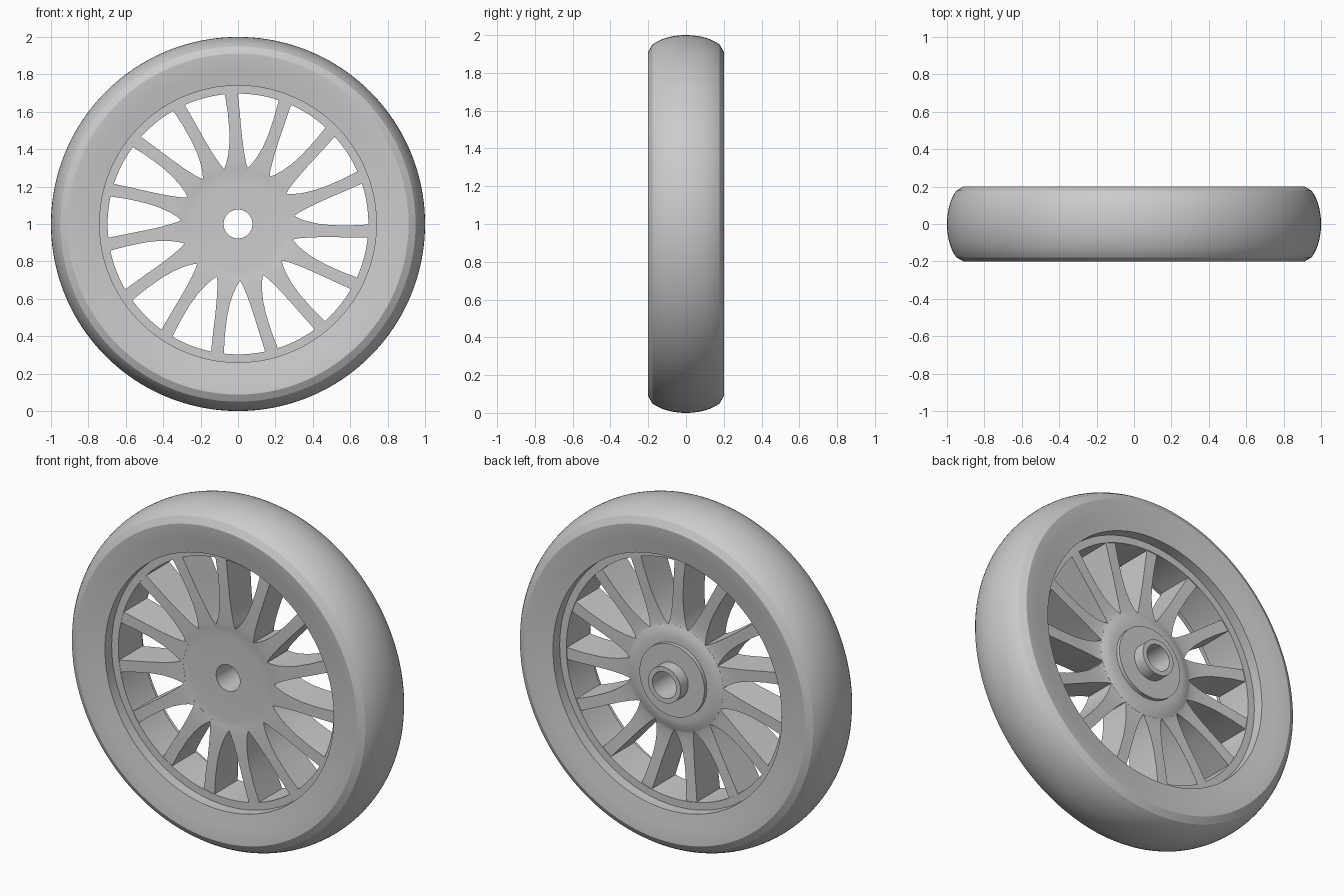
import bpy, bmesh, math

cube = bpy.data.objects.get("Cube")
if cube:
    bpy.data.objects.remove(cube, do_unlink=True)

grey = bpy.data.materials.new("light_grey")
grey.use_nodes = True
grey.diffuse_color = (0.6, 0.6, 0.6, 1)
grey.node_tree.nodes["Principled BSDF"].inputs["Base Color"].default_value = (0.6, 0.6, 0.6, 1)

AXLE = 1.0
SPOKES = 15


def finish(name, bm):
    bmesh.ops.recalc_face_normals(bm, faces=bm.faces)
    mesh = bpy.data.meshes.new(name)
    bm.to_mesh(mesh)
    bm.free()
    mesh.materials.append(grey)
    obj = bpy.data.objects.new(name, mesh)
    bpy.context.collection.objects.link(obj)
    bpy.ops.object.select_all(action='DESELECT')
    obj.select_set(True)
    bpy.context.view_layer.objects.active = obj
    bpy.ops.object.shade_smooth_by_angle(angle=math.radians(25))
    return obj


def lathe(name, profile, segments=120):
    """Spin a closed (radius, y) profile about the axle."""
    bm = bmesh.new()
    rings = []
    for i in range(segments):
        a = math.tau * i / segments
        rings.append([bm.verts.new((r * math.cos(a), y, AXLE + r * math.sin(a)))
                      for r, y in profile])
    n = len(profile)
    for i in range(segments):
        a, b = rings[i], rings[(i + 1) % segments]
        for j in range(n):
            k = (j + 1) % n
            bm.faces.new((a[j], a[k], b[k], b[j]))
    return finish(name, bm)


# Tyre: rounded tread and slightly dished side walls, mirrored front to back
half_tyre = [(0.74, 0.172), (0.82, 0.185), (0.905, 0.2), (0.912, 0.2)]
for i in range(1, 12):
    y = 0.2 * (1 - i / 12) ** 1.3
    half_tyre.append((0.912 + 0.088 * (1 - (y / 0.205) ** 2) ** 0.6, y))
tyre = half_tyre + [(1.0, 0.0)] + [(r, -y) for r, y in reversed(half_tyre)]
lathe("tyre", tyre, 160)

# Rim: inner band set back from the tyre side walls
lathe("rim", [(0.697, -0.11), (0.75, -0.11), (0.75, 0.11), (0.697, 0.11)], 150)

# Hub: plain front face, raised disc and axle boss at the back
front_y = [(0.24, -0.092), (0.275, -0.094), (0.305, -0.098)]
back_y = [(0.305, 0.092), (0.275, 0.103), (0.245, 0.108)]
hub = [(0.077, -0.092)] + front_y + back_y
hub += [(0.21, 0.108), (0.21, 0.13), (0.105, 0.13), (0.105, 0.2), (0.077, 0.2)]
lathe("hub", hub)

# Spokes: radius, half width, sideways sweep, front y, back y
sections = [
    (0.29, 0.0610, 0.011, -0.096, 0.097),
    (0.305, 0.0625, 0.011, -0.098, 0.092),
    (0.33, 0.053, 0.010, -0.100, 0.089),
    (0.37, 0.044, 0.009, -0.102, 0.088),
    (0.43, 0.036, 0.010, -0.104, 0.090),
    (0.50, 0.032, 0.014, -0.106, 0.094),
    (0.60, 0.032, 0.023, -0.108, 0.100),
    (0.71, 0.035, 0.037, -0.108, 0.106),
]
bm = bmesh.new()
for s in range(SPOKES):
    a = math.pi / 2 + math.tau * s / SPOKES
    ca, sa = math.cos(a), math.sin(a)
    rows = []
    for r, half, sweep, front, back in sections:
        row = []
        for side, y in ((-1, front), (1, front), (1, back), (-1, back)):
            t = sweep + side * half
            d = math.sqrt(r * r - t * t)
            row.append(bm.verts.new((d * ca - t * sa, y, AXLE + d * sa + t * ca)))
        rows.append(row)
    for p, q in zip(rows, rows[1:]):
        for j in range(4):
            k = (j + 1) % 4
            bm.faces.new((p[j], p[k], q[k], q[j]))
    bm.faces.new(rows[0])
    bm.faces.new(rows[-1])
finish("spokes", bm)
